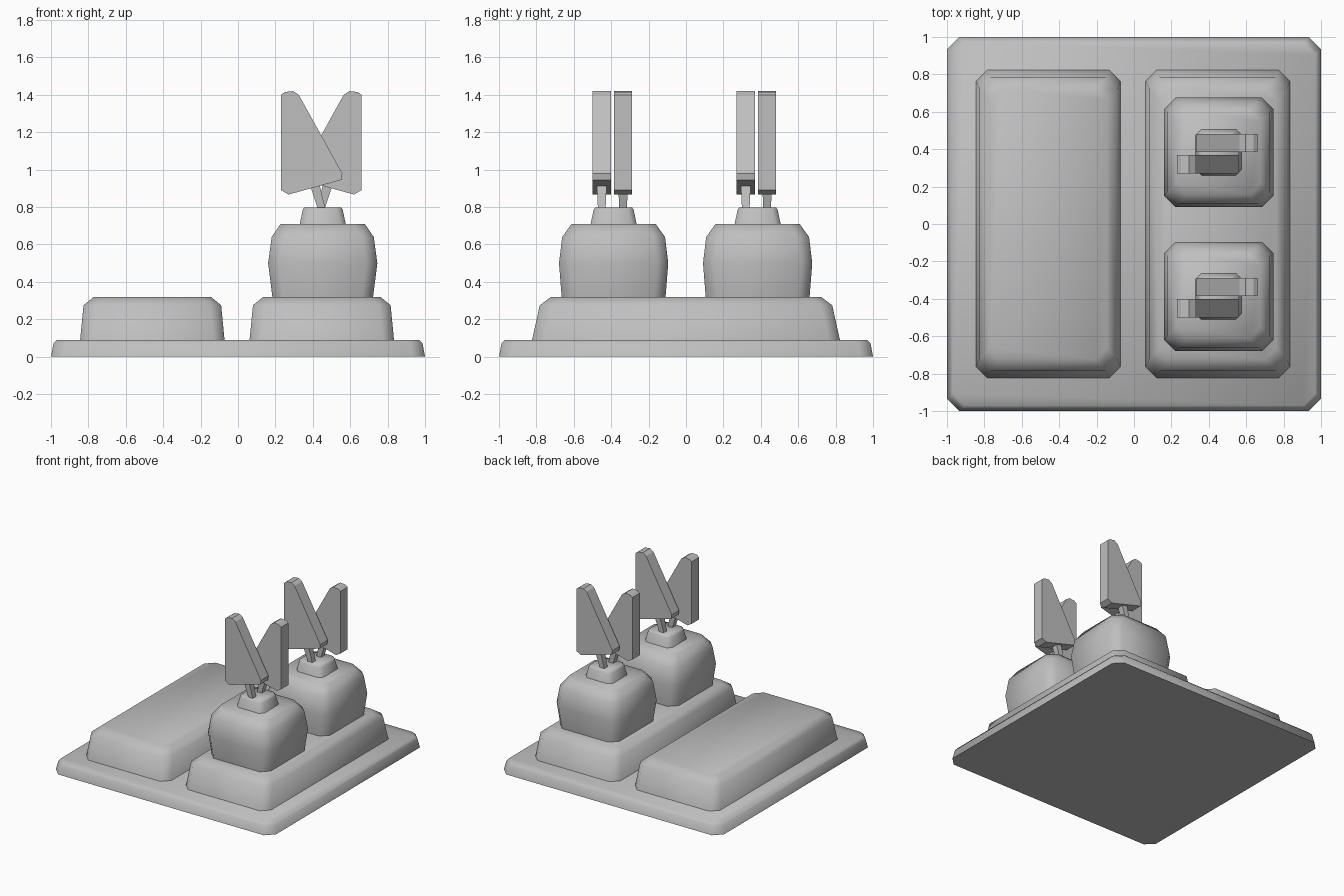
import bpy, bmesh, math
from mathutils import Vector

cube = bpy.data.objects.get("Cube")
if cube:
    bpy.data.objects.remove(cube, do_unlink=True)

GREY = (0.52, 0.52, 0.52, 1)
grey = bpy.data.materials.new("plain grey")
grey.use_nodes = True
grey.diffuse_color = GREY
grey.node_tree.nodes["Principled BSDF"].inputs["Base Color"].default_value = GREY


def loft(name, rings, smooth_angle):
    """Join matching rings of points into a closed solid."""
    bm = bmesh.new()
    loops = [[bm.verts.new(p) for p in ring] for ring in rings]
    n = len(loops[0])
    for low, high in zip(loops, loops[1:]):
        for i in range(n):
            j = (i + 1) % n
            bm.faces.new((low[i], low[j], high[j], high[i]))
    bm.faces.new(loops[0][::-1])
    bm.faces.new(loops[-1])
    bmesh.ops.recalc_face_normals(bm, faces=bm.faces)
    mesh = bpy.data.meshes.new(name)
    bm.to_mesh(mesh)
    bm.free()
    mesh.materials.append(grey)
    ob = bpy.data.objects.new(name, mesh)
    bpy.context.collection.objects.link(ob)
    bpy.ops.object.select_all(action='DESELECT')
    ob.select_set(True)
    bpy.context.view_layer.objects.active = ob
    bpy.ops.object.shade_smooth_by_angle(angle=math.radians(smooth_angle))
    return ob


def block(name, cx, cy, levels, cut):
    """Stack of corner-cut rectangles; levels are (z, half width, half depth)."""
    rings = []
    for z, a, b in levels:
        c = cut
        pts = [(a, c - b), (a, b - c), (a - c, b), (c - a, b),
               (-a, b - c), (-a, c - b), (c - a, -b), (a - c, -b)]
        rings.append([(cx + x, cy + y, z) for x, y in pts])
    return loft(name, rings, 62)


def leaf(name, cx, y0, y1, side):
    """Upright plate; side mirrors its outline across the plant's middle."""
    outline = [(-0.215, 1.40), (-0.195, 1.415), (-0.15, 1.42), (-0.12, 1.40),
               (0.113, 0.98), (0.107, 0.945), (-0.175, 0.867), (-0.215, 0.89)]
    rings = [[(cx + side * x, y, z) for x, z in outline] for y in (y0, y1)]
    return loft(name, rings, 20)


def stem(name, cx, cy, side):
    """Short leaning square stem."""
    rings = []
    for z, x, h in ((0.78, 0.005, 0.02), (0.92, -0.035, 0.026)):
        rings.append([(cx + side * x + u * h, cy + v * h, z)
                      for u, v in ((-1, -1), (1, -1), (1, 1), (-1, 1))])
    return loft(name, rings, 20)


# Ground slab
block("ground_slab", 0, 0, [(0, 1, 1), (0.07, 0.987, 0.987), (0.09, 0.97, 0.97)], 0.065)

# Two raised beds
bed = [(0.08, 0.387, 0.825), (0.275, 0.368, 0.782), (0.32, 0.313, 0.722)]
block("right_bed", -0.458, 0, bed, 0.06)
block("left_bed", 0.448, 0, bed, 0.06)

# Two plants standing on the left bed
for label, cy in (("front", -0.387), ("back", 0.383)):
    cx = 0.453
    block(label + "_bush", cx, cy,
          [(0.31, 0.268, 0.277), (0.5, 0.292, 0.292),
           (0.64, 0.273, 0.275), (0.71, 0.225, 0.225)], 0.06)
    block(label + "_collar", cx, cy,
          [(0.70, 0.125, 0.125), (0.785, 0.107, 0.107), (0.797, 0.1, 0.1)], 0.03)
    mid = 0.445
    for place, side, y0, y1 in (("near", 1, -0.112, -0.015), ("far", -1, 0.003, 0.098)):
        leaf(f"{label}_{place}_leaf", mid, cy + y0, cy + y1, side)
        stem(f"{label}_{place}_stem", mid, cy + (y0 + y1) / 2, side)
